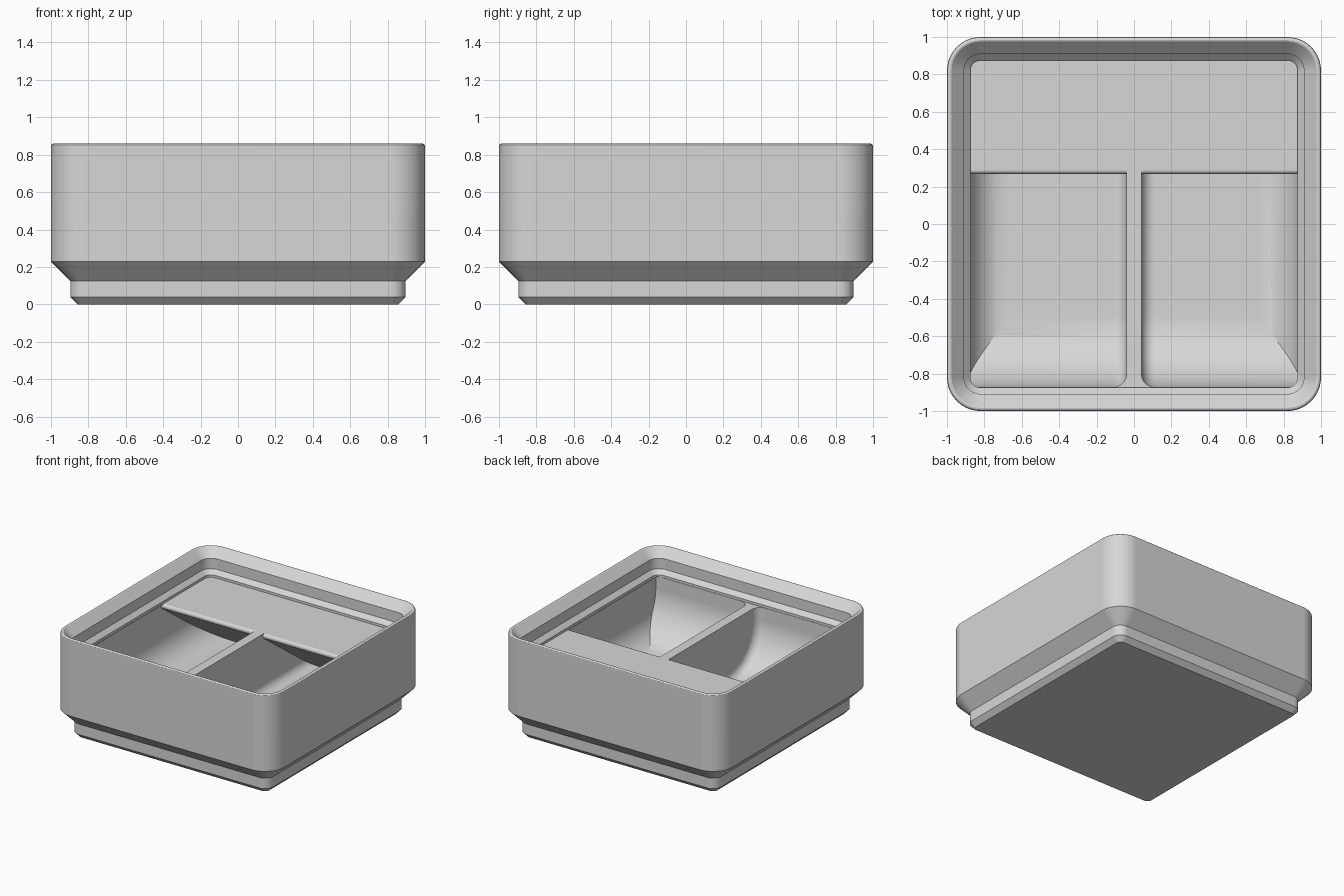
import bpy, bmesh, math

if "Cube" in bpy.data.objects:
    bpy.data.objects.remove(bpy.data.objects["Cube"])

grey = bpy.data.materials.new("light_grey")
grey.diffuse_color = (0.68, 0.68, 0.68, 1)
grey.use_nodes = True
grey.node_tree.nodes["Principled BSDF"].inputs["Base Color"].default_value = grey.diffuse_color


def make_object(name, bm):
    bmesh.ops.recalc_face_normals(bm, faces=bm.faces[:])
    me = bpy.data.meshes.new(name)
    bm.to_mesh(me)
    bm.free()
    me.materials.append(grey)
    ob = bpy.data.objects.new(name, me)
    bpy.context.collection.objects.link(ob)
    return ob


def arc(cx, cy, r, a0, a1, n=14):
    """Points on a circle from angle a0 to a1 in degrees."""
    return [(cx + r * math.cos(math.radians(a0 + (a1 - a0) * i / n)),
             cy + r * math.sin(math.radians(a0 + (a1 - a0) * i / n))) for i in range(n + 1)]


def loft(name, rings):
    """Closed solid through rings of 3D points."""
    bm = bmesh.new()
    rings = [[bm.verts.new(p) for p in ring] for ring in rings]
    for a, b in zip(rings, rings[1:]):
        for i in range(len(a)):
            j = (i + 1) % len(a)
            bm.faces.new((a[i], a[j], b[j], b[i]))
    bm.faces.new(rings[0])
    bm.faces.new(rings[-1])
    return make_object(name, bm)


def rounded_square(half, z):
    pts = []
    for k, (sx, sy) in enumerate(((1, 1), (-1, 1), (-1, -1), (1, -1))):
        pts += arc(sx * 0.82, sy * 0.82, half - 0.82, 90 * k, 90 * k + 90, 10)
    return [(x, y, z) for x, y in pts]


def boolean(target, tool, operation):
    mod = target.modifiers.new(operation, 'BOOLEAN')
    mod.operation, mod.solver, mod.object = operation, 'EXACT', tool
    bpy.context.view_layer.objects.active = target
    bpy.ops.object.modifier_apply(modifier=mod.name)
    bpy.data.objects.remove(tool)


SHELF, FLOOR, TOP = 0.65, 0.17, 0.655
FRONT, WALL, DIVIDER = -0.872, 0.885, 0.04
SIDE_R, DIV_R, SCOOP_R = 0.22, 0.07, 0.38

# Stepped foot, outer wall, rounded rim and stacking lip, closed at shelf height
bin_body = loft("bin_body", [rounded_square(h, z) for h, z in (
    (0.858, 0), (0.896, 0.039), (0.896, 0.125), (1, 0.229), (1, 0.844),
    (0.997, 0.853), (0.991, 0.858), (0.983, 0.86), (0.975, 0.857), (0.966, 0.847),
    (0.909, 0.79), (0.909, 0.704), (0.875, 0.67), (0.875, SHELF))])

# Width section: outer wall with floor fillet, open past the divider
width_section = ([(0, TOP), (0, FLOOR)]
                 + arc(WALL - SIDE_R, FLOOR + SIDE_R, SIDE_R, 270, 360)
                 + [(WALL, 0.645), (0.8735, 0.645), (0.8735, TOP)])


def depth_section(inset):
    """Front scoop, floor, sloped shelf underside, rounded shelf edge."""
    floor = FLOOR + inset
    slope_end = 0.276 + (0.610 - floor) / 0.727
    return ([(FRONT + inset, TOP)]
            + arc(FRONT + SCOOP_R, FLOOR + SCOOP_R, SCOOP_R - inset, 180, 270, 20)
            + [(slope_end, floor)]
            + arc(0.289, SHELF - 0.022, 0.022, 234, 90, 8)
            + [(0.289, TOP)])


# Divider side is filleted into the scoop, floor and front wall
steps = [(DIVIDER + DIV_R * (1 - math.cos(t)), DIV_R * (1 - math.sin(t)))
         for t in (math.pi / 2 * i / 8 for i in range(9))] + [(1.05, 0)]

# Two mirrored compartments
for s in (1, -1):
    cavity = loft("cavity", [[(s * u, y, v) for u, v in width_section] for y in (-0.95, 0.95)])
    cutter = loft("depth_cutter", [[(s * x, u, v) for u, v in depth_section(inset)]
                                   for x, inset in steps])
    boolean(cavity, cutter, 'INTERSECT')
    boolean(bin_body, cavity, 'DIFFERENCE')

# Smooth rounded surfaces, crisp edges, flat large faces
bpy.ops.object.select_all(action='DESELECT')
bin_body.select_set(True)
bpy.context.view_layer.objects.active = bin_body
bpy.ops.object.shade_smooth_by_angle(angle=math.radians(25))
weighted = bin_body.modifiers.new("flat_faces", 'WEIGHTED_NORMAL')
weighted.keep_sharp = True
